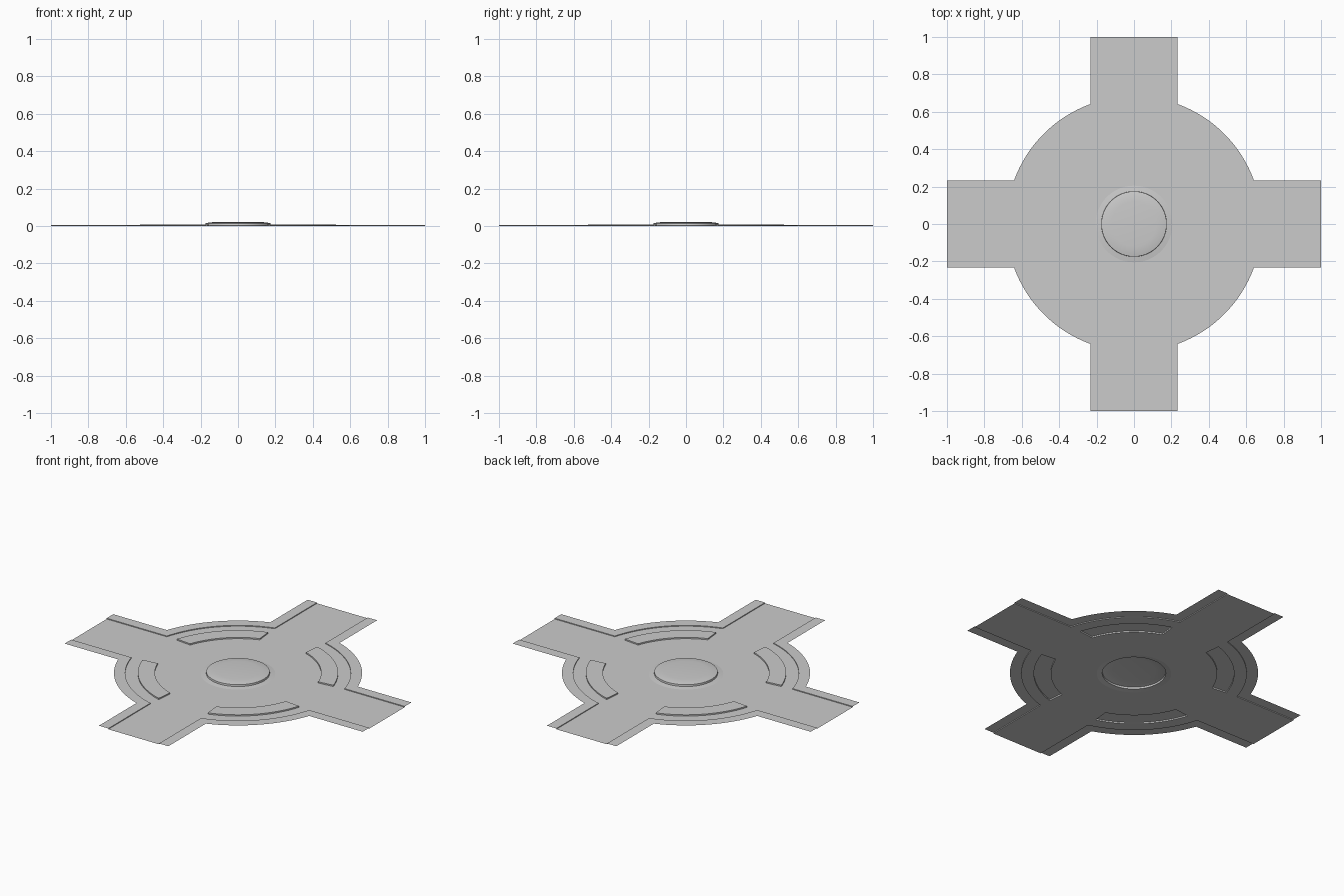
import bpy, bmesh
from math import sin, cos, asin, atan2, sqrt, pi
from mathutils import Matrix

if "Cube" in bpy.data.objects:
    bpy.data.objects.remove(bpy.data.objects["Cube"])

ARM_OUT, ARM_IN = 0.233, 0.170      # half widths: pavement edge, carriageway edge
R_OUT, R_IN = 0.682, 0.620          # ring radii: pavement edge, carriageway edge
KERB, ISLE = 0.005, 0.008           # heights
SEG = 16


def arc(r, a0, a1, z, n=SEG):
    return [(r * cos(a0 + (a1 - a0) * i / n), r * sin(a0 + (a1 - a0) * i / n), z)
            for i in range(n + 1)]


def corner_path(w, r, z):
    a = asin(w / r)
    return [(1, w, z)] + arc(r, a, pi / 2 - a, z) + [(w, 1, z)]


def turned(pts, k):
    m = Matrix.Rotation(k * pi / 2, 3, 'Z')
    return [m @ bpy_vec(p) for p in pts]


def bpy_vec(p):
    return Matrix.Translation(p).to_translation()


def strip(bm, a, b, closed=False):
    va, vb = [bm.verts.new(p) for p in a], [bm.verts.new(p) for p in b]
    n = len(va)
    for i in range(n if closed else n - 1):
        j = (i + 1) % n
        bm.faces.new((va[i], va[j], vb[j], vb[i]))


def loop_edges(bm, pts):
    v = [bm.verts.new(p) for p in pts]
    return [bm.edges.new((v[i], v[(i + 1) % len(v)])) for i in range(len(v))]


def finish(bm, name):
    bmesh.ops.remove_doubles(bm, verts=bm.verts, dist=1e-5)
    bm.normal_update()
    for f in bm.faces:
        if f.normal.z < -0.01:
            f.normal_flip()
    me = bpy.data.meshes.new(name)
    bm.to_mesh(me)
    bm.free()
    ob = bpy.data.objects.new(name, me)
    bpy.context.collection.objects.link(ob)
    bpy.context.view_layer.objects.active = ob
    ob.select_set(True)
    bpy.ops.object.shade_smooth_by_angle(angle=0.6)
    ob.select_set(False)


# Splitter island outline, counter-clockwise
a_out, a_in = atan2(0.165, 0.525), atan2(0.155, 0.43)


def island(z):
    return (arc(0.55, a_out, pi / 2 - a_out, z)
            + arc(0.457, pi / 2 - a_in, a_in, z))


# Carriageway sheet with openings under the raised parts
bm = bmesh.new()
outline = []
for k in range(4):
    outline += turned(corner_path(ARM_IN, R_IN, 0), k)
edges = loop_edges(bm, outline)
for k in range(4):
    edges += loop_edges(bm, turned(island(0), k))
edges += loop_edges(bm, arc(0.205, 0, 2 * pi, 0, 48)[:-1])
bmesh.ops.triangle_fill(bm, edges=edges, use_beauty=True, normal=(0, 0, 1))
finish(bm, "carriageway")

# Raised pavements with kerb faces
bm = bmesh.new()
for k in range(4):
    inner = turned(corner_path(ARM_IN, R_IN, KERB), k)
    strip(bm, turned(corner_path(ARM_OUT, R_OUT, KERB), k), inner)
    strip(bm, inner, turned(corner_path(ARM_IN, R_IN, 0), k))
finish(bm, "pavement")

# Four curved islands
for k in range(4):
    bm = bmesh.new()
    top = turned(island(ISLE), k)
    strip(bm, turned(island(0), k), top, closed=True)
    bmesh.ops.triangle_fill(bm, edges=loop_edges(bm, top), use_beauty=True, normal=(0, 0, 1))
    finish(bm, f"curved_island_{k + 1}")

# Central island: sloped apron, kerb, shallow domed top
bm = bmesh.new()
profile = [(0.205, 0), (0.175, 0.004), (0.174, 0.015), (0.155, 0.019), (0.12, 0.022)]
for (r0, z0), (r1, z1) in zip(profile, profile[1:]):
    strip(bm, arc(r0, 0, 2 * pi, z0, 48)[:-1], arc(r1, 0, 2 * pi, z1, 48)[:-1], closed=True)
bm.faces.new([bm.verts.new(p) for p in arc(0.12, 0, 2 * pi, 0.022, 48)[:-1]])
finish(bm, "central_island")
